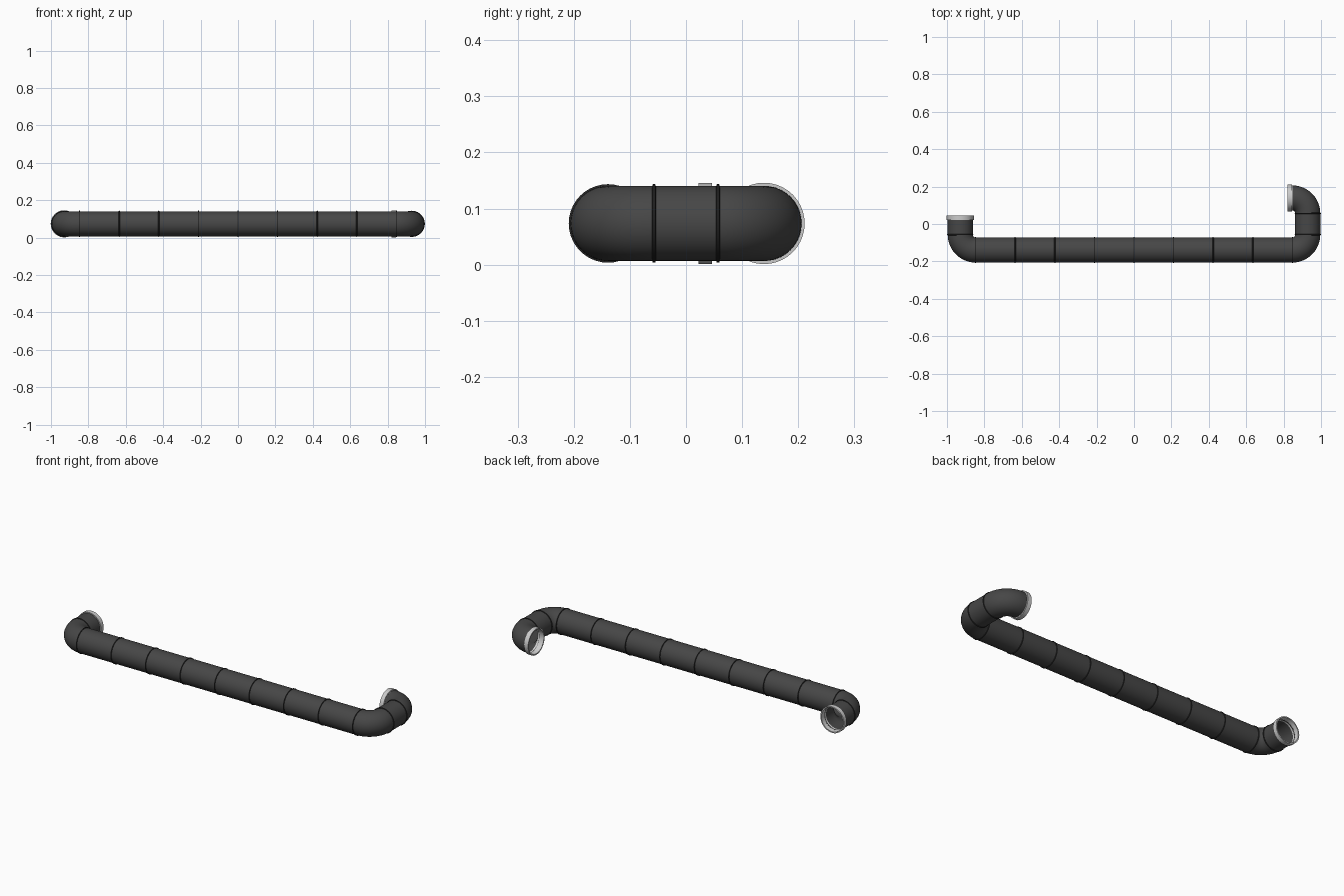
import bpy, bmesh
from math import sin, cos, pi
from mathutils import Vector

old = bpy.data.objects.get("Cube")
if old:
    bpy.data.objects.remove(old, do_unlink=True)

SIDES = 40
R = 0.067          # pipe radius
BEND = 0.082       # bend radius
X = 0.929          # end leg centre lines
Y = 0.139          # main run centre line
Z = 0.0735


def material(name, value, rough):
    m = bpy.data.materials.new(name)
    m.use_nodes = True
    color = (value, value, value, 1)
    m.diffuse_color = color
    bsdf = m.node_tree.nodes["Principled BSDF"]
    bsdf.inputs["Base Color"].default_value = color
    bsdf.inputs["Roughness"].default_value = rough
    return m


PIPE = material("dark grey pipe", 0.062, 0.6)
SEAL = material("black seam", 0.022, 0.6)
RIM = material("light grey coupling", 0.6, 0.5)


def sweep(name, stations, mat, closed=False):
    """Skin circles given as (centre, direction, radius)."""
    bm = bmesh.new()
    loops = []
    for centre, direction, radius in stations:
        side = direction.cross(Vector((0, 0, 1)))
        loops.append([bm.verts.new(centre + radius * (
            side * cos(2 * pi * i / SIDES) + Vector((0, 0, sin(2 * pi * i / SIDES)))))
            for i in range(SIDES)])
    pairs = list(zip(loops, loops[1:]))
    if closed:
        pairs.append((loops[-1], loops[0]))
    for a, b in pairs:
        for i in range(SIDES):
            j = (i + 1) % SIDES
            bm.faces.new((a[i], a[j], b[j], b[i]))
    bmesh.ops.recalc_face_normals(bm, faces=bm.faces)
    mesh = bpy.data.meshes.new(name)
    bm.to_mesh(mesh)
    bm.free()
    mesh.materials.append(mat)
    obj = bpy.data.objects.new(name, mesh)
    bpy.context.collection.objects.link(obj)
    bpy.ops.object.select_all(action='DESELECT')
    obj.select_set(True)
    bpy.context.view_layer.objects.active = obj
    bpy.ops.object.shade_smooth_by_angle(angle=0.7)
    return obj


def at(x, y):
    return Vector((x, y, Z))


def straight(name, a, b):
    d = (b - a).normalized()
    wall = 0.003
    sweep(name, [(a, d, R), (b, d, R), (b, d, R - wall), (a, d, R - wall)], PIPE, True)


def elbow(name, cx, cy, start):
    """Quarter bend around (cx, cy), beginning at the given angle."""
    steps = 12
    outer = []
    for i in range(steps + 1):
        t = start + pi / 2 * i / steps
        outer.append((at(cx + BEND * cos(t), cy + BEND * sin(t)),
                      Vector((-sin(t), cos(t), 0)), R))
    inner = [(c, d, R - 0.003) for c, d, r in reversed(outer)]
    sweep(name, outer + inner, PIPE, True)


def seam(name, centre, d):
    profile = [(-0.0035, R - 0.001), (-0.002, R + 0.003),
               (0.002, R + 0.003), (0.0035, R - 0.001)]
    sweep(name, [(centre + d * o, d, r) for o, r in profile], SEAL)


def coupling(name, centre, d):
    profile = [(-0.001, R - 0.001), (-0.001, 0.0725), (0.023, 0.0725),
               (0.023, 0.066), (-0.014, 0.0635), (-0.014, R - 0.002)]
    sweep(name, [(centre + d * o, d, r) for o, r in profile], RIM, True)


EAST, NORTH = Vector((1, 0, 0)), Vector((0, 1, 0))
run_end = X - BEND
leg_start = BEND - Y
leg_end = Y - BEND
right_mouth = 0.023

# Main run in equal sections with seams
count = 8
joints = [-run_end + 2 * run_end * i / count for i in range(count + 1)]
for i, (a, b) in enumerate(zip(joints, joints[1:])):
    straight(f"main_pipe_{i + 1}", at(a, -Y), at(b, -Y))
for i, x in enumerate(joints):
    seam(f"main_seam_{i + 1}", at(x, -Y), EAST)

# Right end: bend and short open leg
elbow("right_elbow", -run_end, leg_start, pi)
seam("right_leg_seam", at(-X, leg_start), NORTH)
straight("right_leg", at(-X, leg_start), at(-X, right_mouth))
coupling("right_coupling", at(-X, right_mouth), NORTH)

# Left end: bend, leg and return bend
elbow("left_elbow", run_end, leg_start, -pi / 2)
seam("left_leg_lower_seam", at(X, leg_start), NORTH)
straight("left_leg", at(X, leg_start), at(X, leg_end))
seam("left_leg_upper_seam", at(X, leg_end), NORTH)
elbow("left_return_elbow", run_end, leg_end, 0)
coupling("left_coupling", at(run_end - 0.003, Y), -EAST)
